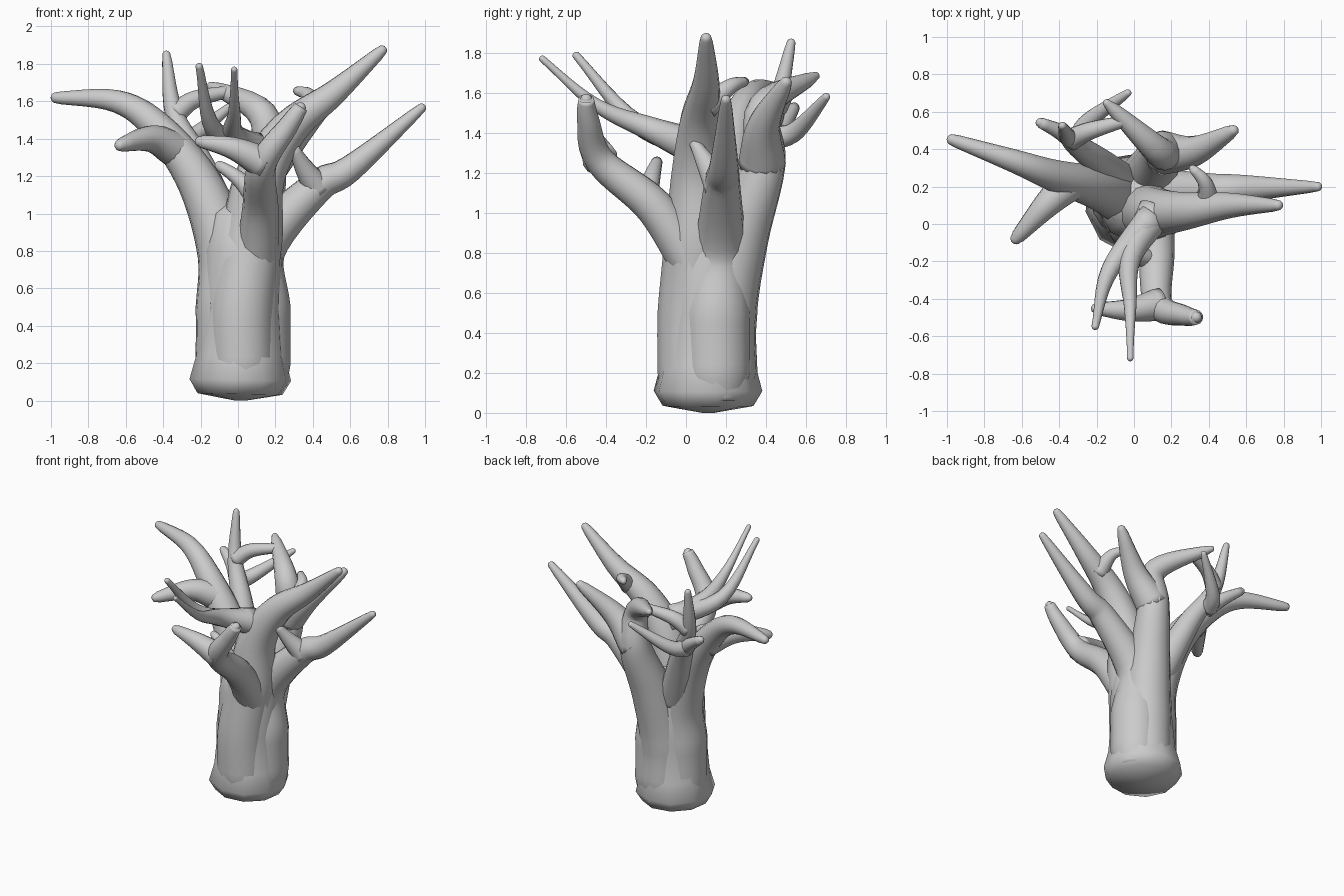
import bpy, bmesh, math
from mathutils import Vector

if "Cube" in bpy.data.objects:
    bpy.data.objects.remove(bpy.data.objects["Cube"])

UP = Vector((0, 0, 1))


def catmull(a, b, c, d, t):
    return 0.5 * (2 * b + (c - a) * t + (2 * a - 5 * b + 4 * c - d) * t * t
                  + (3 * b - a - 3 * c + d) * t ** 3)


def skin(name, path, sides=14):
    """Skin a list of (centre, radius) rings into a closed smooth tube."""
    bm = bmesh.new()
    rings, u = [], None
    for i, (c, r) in enumerate(path):
        t = (path[min(i + 1, len(path) - 1)][0] - path[max(i - 1, 0)][0]).normalized()
        u = t.orthogonal() if u is None else u
        u = (u - t * u.dot(t)).normalized()
        v = t.cross(u)
        angles = [2 * math.pi * k / sides for k in range(sides)]
        rings.append([bm.verts.new(c + max(r, 0.004) * (u * math.cos(a) + v * math.sin(a))) for a in angles])
    for a, b in zip(rings, rings[1:]):
        for k in range(sides):
            j = (k + 1) % sides
            bm.faces.new((a[k], a[j], b[j], b[k]))
    bm.faces.new(rings[0][::-1])
    bm.faces.new(rings[-1])
    bmesh.ops.recalc_face_normals(bm, faces=bm.faces)
    me = bpy.data.meshes.new(name)
    bm.to_mesh(me)
    bm.free()
    me.shade_smooth()
    bpy.context.collection.objects.link(bpy.data.objects.new(name, me))


def limb(name, r0, r1, *pts, root=None, power=1.0, steps=6):
    """Curved limb tapering from r0 to r1 with a round tip; root=(x, y) adds a trunk strand."""
    p = [Vector(q) for q in pts]
    n_root = 0
    if root:
        p = [Vector((*root, z)) for z in (0.06, 0.2, 0.5)] + p
        n_root = 3
    ext = [2 * p[0] - p[1]] + p + [2 * p[-1] - p[-2]]
    centres = [catmull(*ext[i:i + 4], k / steps) for i in range(len(p) - 1) for k in range(steps)] + [p[-1]]
    start = n_root * steps
    length = [0.0] * len(centres)
    for i in range(start + 1, len(centres)):
        length[i] = length[i - 1] + (centres[i] - centres[i - 1]).length
    path = []
    for i, c in enumerate(centres[:-1]):
        if i < start:  # trunk strand: rounded foot, then even thickness down to r0
            foot = min(1, 0.82 + 0.18 * i / steps)
            f = max(0, (i - 2 * steps) / steps)
            r = 0.178 * foot * (1 - f) + r0 * f
        else:
            r = r1 + (r0 - r1) * (1 - length[i] / length[-1]) ** power
        path.append((c, r))
    end = centres[-1]
    d = (end - centres[-2]).normalized()
    for a in (0, 25, 50, 75):
        s = math.radians(a)
        path.append((end - d * r1 * (1 - math.sin(s)), r1 * math.cos(s)))
    skin(name, path)


# Trunk core with a flared foot
core = zip((0, .035, .11, .24, .5, .8, 1.0, 1.08), (.03, .23, .275, .24, .22, .215, .17, .05))
skin("trunk_core", [(Vector((.01 + .02 * z, .11, 0)) + UP * z, r) for z, r in core], sides=10)

# Front stem, tall right limb and its twig
limb("stem_front", .17, .028, (.07, .06, .87), (.12, .06, 1.2), (.28, .07, 1.46), (.52, .1, 1.65),
     (.79, .1, 1.89), root=(.02, .035))
limb("twig_right_tall", .065, .02, (.4, .1, 1.53), (.38, .22, 1.63), (.3, .31, 1.66))

# Pair of long front spikes
limb("spike_front_long", .1, .017, (.12, .07, 1.32), (-.02, -.18, 1.42), (-.02, -.45, 1.54),
     (-.02, -.73, 1.78), power=1.7)
limb("spike_front_short", .085, .02, (.1, .04, 1.35), (-.13, -.25, 1.45), (-.21, -.56, 1.8), power=1.4)

# Low front limb with a crosswise fork
limb("limb_front", .115, .03, (.1, .05, .72), (.12, -.16, 1.03), (.13, -.43, 1.26), (.27, -.49, 1.47),
     (.35, -.5, 1.59), power=.6)
limb("fork_front", .09, .028, (.14, -.43, 1.27), (-.03, -.46, 1.35), (-.23, -.45, 1.39))
limb("twig_front", .06, .025, (.11, -.2, 1.06), (.01, -.17, 1.18), (-.12, -.14, 1.27))

# Low right limb and its twig
limb("stem_right", .13, .025, (.13, .17, .82), (.42, .18, 1.14), (.6, .19, 1.24), (1, .2, 1.58),
     root=(.105, .15))
limb("twig_right_low", .08, .022, (.43, .17, 1.13), (.35, .1, 1.25), (.29, .03, 1.37))

# Left limb and its fork
limb("stem_left", .15, .03, (-.07, .15, .8), (-.21, .2, 1.17), (-.43, .26, 1.46), (-.65, .34, 1.6),
     (-1, .46, 1.62), root=(-.05, .12))
limb("fork_left", .1, .032, (-.33, .23, 1.34), (-.47, .1, 1.4), (-.65, -.1, 1.36))

# Back limb curling over, and its fork
limb("stem_back", .145, .022, (.09, .27, .88), (.15, .39, 1.25), (.13, .39, 1.53), (-.16, .66, 1.69),
     root=(.045, .18), power=.8)
limb("fork_back", .12, .03, (.15, .38, 1.25), (.32, .39, 1.44), (.55, .51, 1.67))

# Back left limb with its cluster of twigs
limb("stem_back_left", .12, .022, (-.03, .18, .8), (-.2, .34, 1.25), (-.34, .45, 1.53), (-.385, .53, 1.87))
limb("twig_back_right", .06, .028, (-.34, .45, 1.53), (-.23, .5, 1.61), (-.01, .56, 1.66))
limb("twig_back_long", .06, .02, (-.31, .43, 1.37), (-.24, .55, 1.41), (-.02, .71, 1.59))
limb("twig_back_left", .06, .026, (-.29, .42, 1.36), (-.39, .49, 1.45), (-.52, .55, 1.54))
